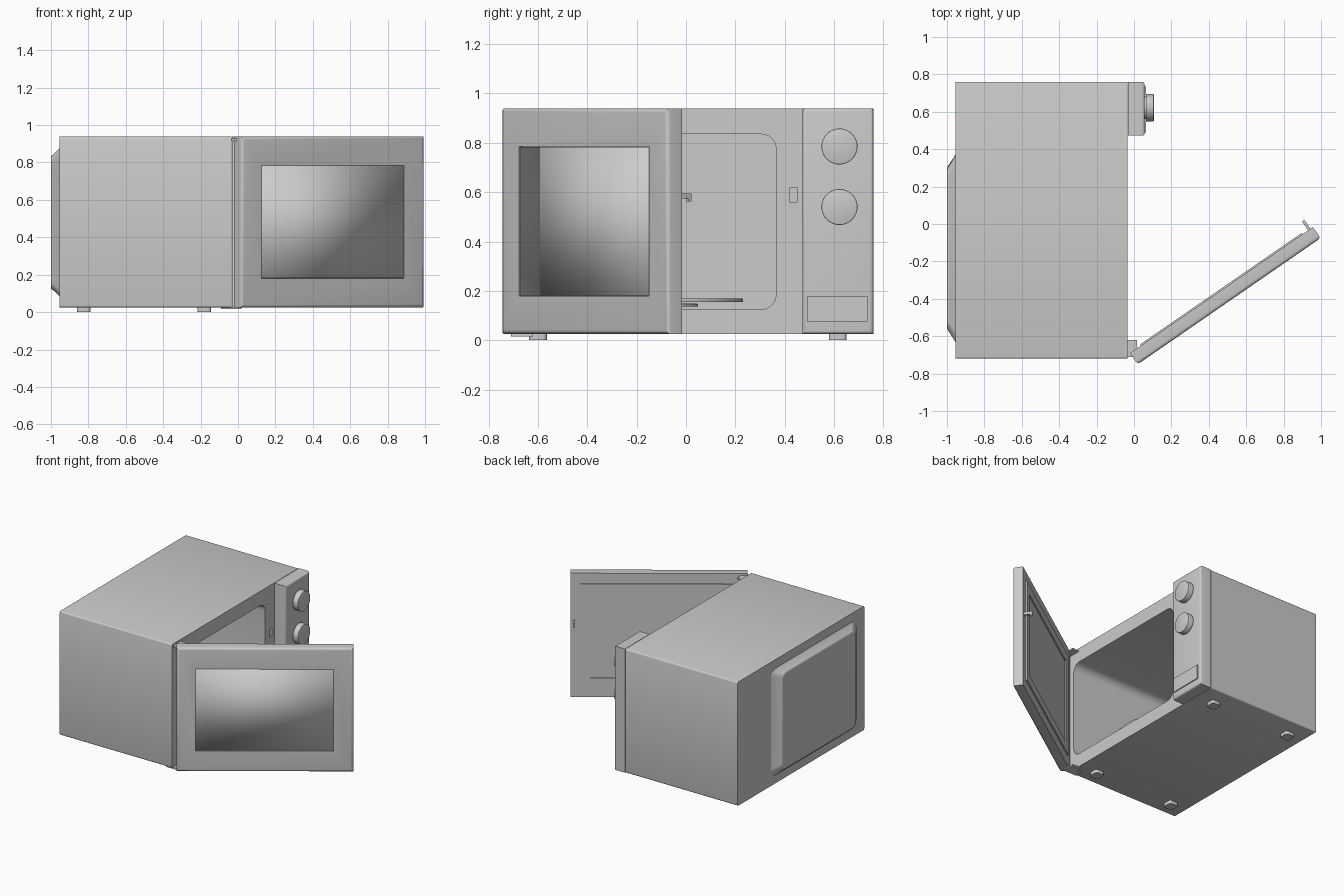
import bpy, bmesh, math
from mathutils import Matrix, Vector

cube = bpy.data.objects.get("Cube")
if cube:
    bpy.data.objects.remove(cube)

grey = bpy.data.materials.new("plain_grey")
grey.use_nodes = True
grey.diffuse_color = (0.6, 0.6, 0.6, 1)
grey.node_tree.nodes["Principled BSDF"].inputs["Base Color"].default_value = (0.6, 0.6, 0.6, 1)

DOOR = Matrix.Translation((0.02, -0.75, 0)) @ Matrix.Rotation(math.radians(34.6), 4, 'Z')


def smooth(ob, angle=40):
    bpy.ops.object.select_all(action='DESELECT')
    bpy.context.view_layer.objects.active = ob
    ob.select_set(True)
    bpy.ops.object.shade_smooth_by_angle(angle=math.radians(angle))


def finish(name, bm, place=None, angle=40):
    me = bpy.data.meshes.new(name)
    bmesh.ops.recalc_face_normals(bm, faces=bm.faces)
    bm.to_mesh(me)
    bm.free()
    me.materials.append(grey)
    ob = bpy.data.objects.new(name, me)
    bpy.context.collection.objects.link(ob)
    if place:
        ob.matrix_world = place
    smooth(ob, angle)
    return ob


def box_mesh(lo, hi):
    lo, hi = Vector(lo), Vector(hi)
    bm = bmesh.new()
    bmesh.ops.create_cube(bm, size=1)
    for v in bm.verts:
        v.co = [(lo[i] + hi[i]) / 2 + v.co[i] * (hi[i] - lo[i]) for i in range(3)]
    return bm


def round_edges(bm, radius, seg, test):
    edges = [e for e in bm.edges if test(*(v.co for v in e.verts))]
    bmesh.ops.bevel(bm, geom=edges, offset=radius, segments=seg,
                    profile=0.5, affect='EDGES', clamp_overlap=True)


def along(axis):
    return lambda a, b: abs((a - b).normalized()[axis]) > 0.9


def box(name, lo, hi, place=None):
    return finish(name, box_mesh(lo, hi), place)


def recess(bm, direction, x0, x1, z0, z1, depth):
    """Sink a rectangle into the largest face looking along local y."""
    face = max((f for f in bm.faces if f.normal.y * direction > 0.99),
               key=lambda f: f.calc_area())
    bmesh.ops.inset_individual(bm, faces=[face], thickness=0.04)
    mid = face.calc_center_median()
    for v in face.verts:
        v.co.x = x0 if v.co.x < mid.x else x1
        v.co.z = z0 if v.co.z < mid.z else z1
    bmesh.ops.inset_individual(bm, faces=[face], thickness=0.001, depth=-depth)


def cut(ob, cutter):
    cutter.hide_render = True
    mod = ob.modifiers.new("cut", 'BOOLEAN')
    mod.object = cutter
    mod.solver = 'EXACT'
    bpy.context.view_layer.objects.active = ob
    bpy.ops.object.modifier_apply(modifier=mod.name)
    bpy.data.objects.remove(cutter)
    smooth(ob)


def disc(name, centre, radius, depth, axis='Z', bevel=0.004):
    bm = bmesh.new()
    bmesh.ops.create_cone(bm, cap_ends=True, segments=48, radius1=radius,
                          radius2=radius, depth=depth)
    if bevel:
        round_edges(bm, bevel, 2, lambda a, b: abs(a.z - b.z) < 1e-5 and a.z > 0)
    turn = Matrix.Rotation(math.pi / 2, 4, 'Y') if axis == 'X' else Matrix()
    return finish(name, bm, Matrix.Translation(centre) @ turn)


# Casing with a rounded cooking cavity and a latch slot
bm = box_mesh((-0.955, -0.72, 0.025), (-0.035, 0.76, 0.94))
round_edges(bm, 0.01, 3, along(0))
casing = finish("casing", bm)
bm = box_mesh((-0.86, -0.67, 0.125), (0.1, 0.365, 0.835))
round_edges(bm, 0.06, 6, along(0))
cut(casing, finish("cavity_cutter", bm))
cut(casing, box("slot_cutter", (-0.08, 0.422, 0.558), (0.0, 0.45, 0.618)))

# Tapered bulge on the back
bm = box_mesh((-1.0, -0.64, 0.08), (-0.95, 0.38, 0.88))
round_edges(bm, 0.06, 5, along(0))
for v in bm.verts:
    if v.co.x < -0.99:
        v.co.y = -0.13 + (v.co.y + 0.13) * 0.85
        v.co.z = 0.48 + (v.co.z - 0.48) * 0.9
round_edges(bm, 0.012, 3, lambda a, b: max(a.x, b.x) < -0.99)
finish("back_bulge", bm)

# Control panel, knobs and opening button
bm = box_mesh((-0.032, 0.472, 0.025), (0.057, 0.76, 0.94))
round_edges(bm, 0.015, 4, lambda a, b: min(a.x, b.x) > 0.05)
finish("control_panel", bm)
for name, z in (("upper", 0.785), ("lower", 0.54)):
    disc(name + "_knob_base", (0.06, 0.622, z), 0.06, 0.012, 'X', 0)
    disc(name + "_knob", (0.085, 0.622, z), 0.073, 0.042, 'X')
box("opening_button", (0.05, 0.49, 0.075), (0.064, 0.735, 0.18))

# Feet
for x in (-0.825, -0.18):
    for y in (-0.6, 0.615):
        bm = box_mesh((x - 0.036, y - 0.036, 0), (x + 0.036, y + 0.036, 0.03))
        round_edges(bm, 0.015, 3, along(2))
        finish("foot", bm)

# Turntable on its roller ring
disc("turntable", (-0.45, -0.152, 0.162), 0.382, 0.016)
disc("roller_ring", (-0.45, -0.152, 0.142), 0.2, 0.012)
disc("turntable_hub", (-0.45, -0.152, 0.14), 0.05, 0.036)

# Open door: frame, window and inner panel
bm = box_mesh((0, 0, 0.025), (1.188, 0.072, 0.94))
round_edges(bm, 0.018, 4, lambda a, b: max(a.y, b.y) < 0.01)
bm.normal_update()
recess(bm, -1, 0.128, 1.055, 0.18, 0.785, 0.02)
finish("door_frame", bm, DOOR)
finish("door_window", box_mesh((0.13, 0.004, 0.182), (1.053, 0.03, 0.783)), DOOR, 180)
bm = box_mesh((0.07, 0.06, 0.1), (1.12, 0.08, 0.865))
bm.normal_update()
recess(bm, 1, 0.13, 1.055, 0.17, 0.795, 0.012)
finish("door_inner_panel", bm, DOOR)

# Latch hook on the free edge of the door
box("latch_arm", (1.156, 0.06, 0.575), (1.172, 0.13, 0.595), DOOR)
box("latch_lip", (1.156, 0.116, 0.562), (1.172, 0.13, 0.58), DOOR)

# Hinge brackets above and below
for name, z in (("lower", 0.016), ("upper", 0.915)):
    box(name + "_hinge_plate", (-0.09, -0.71, z), (0.02, -0.66, z + 0.012))
    box(name + "_hinge_arm", (-0.06, -0.665, z), (0.016, -0.62, z + 0.012))
